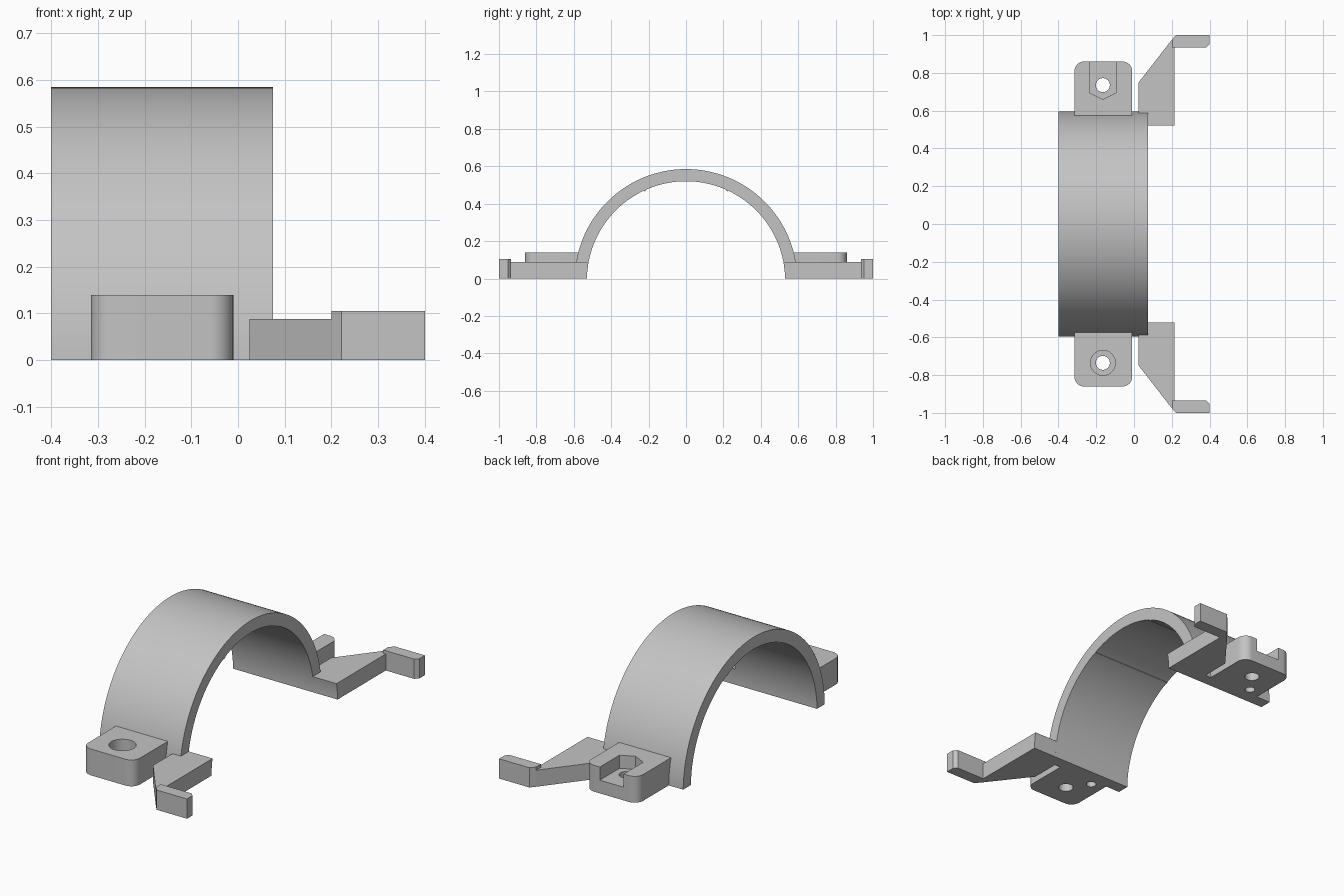
import bpy, bmesh, math
from mathutils import Vector

cube = bpy.data.objects.get("Cube")
if cube:
    bpy.data.objects.remove(cube, do_unlink=True)

grey = bpy.data.materials.new("plain grey")
grey.use_nodes = True
COLOR = (0.55, 0.55, 0.55, 1)
grey.diffuse_color = COLOR
grey.node_tree.nodes["Principled BSDF"].inputs["Base Color"].default_value = COLOR

CENTRE_Z, OUTER, INNER = -0.01, 0.595, 0.53
HOLE_X, HOLE_Y = -0.165, 0.735


def prism(name, points, direction):
    """Extrude a closed loop of 3D points along a vector."""
    bm = bmesh.new()
    face = bm.faces.new([bm.verts.new(p) for p in points])
    new = bmesh.ops.extrude_face_region(bm, geom=[face])["geom"]
    verts = [v for v in new if isinstance(v, bmesh.types.BMVert)]
    bmesh.ops.translate(bm, verts=verts, vec=Vector(direction))
    bmesh.ops.recalc_face_normals(bm, faces=bm.faces)
    mesh = bpy.data.meshes.new(name)
    bm.to_mesh(mesh)
    bm.free()
    mesh.materials.append(grey)
    obj = bpy.data.objects.new(name, mesh)
    bpy.context.collection.objects.link(obj)
    return obj


def plate(name, outline, z0, z1):
    return prism(name, [(x, y, z0) for x, y in outline], (0, 0, z1 - z0))


def arc(cx, cy, r, start, end, n):
    return [(cx + r * math.cos(start + (end - start) * i / n),
             cy + r * math.sin(start + (end - start) * i / n)) for i in range(n + 1)]


def circle(cx, cy, r, n=40):
    return arc(cx, cy, r, 0, math.tau, n)[:-1]


def cut(obj, cutter):
    mod = obj.modifiers.new("cut", 'BOOLEAN')
    mod.operation = 'DIFFERENCE'
    mod.solver = 'EXACT'
    mod.object = cutter
    bpy.context.view_layer.objects.active = obj
    bpy.ops.object.modifier_apply(modifier=mod.name)
    bpy.data.objects.remove(cutter, do_unlink=True)


def smooth(obj):
    bpy.ops.object.select_all(action='DESELECT')
    obj.select_set(True)
    bpy.context.view_layer.objects.active = obj
    bpy.ops.object.shade_smooth_by_angle(angle=math.radians(30))


# Half-ring clamp band, cut level with the ground
def half_ring(r):
    tilt = math.asin(-CENTRE_Z / r)
    return arc(0, CENTRE_Z, r, tilt, math.pi - tilt, 96)

profile = half_ring(OUTER) + half_ring(INNER)[::-1]
band = prism("clamp_band", [(-0.4, y, z) for y, z in profile], (0.475, 0, 0))
smooth(band)

for side, label in ((-1, "front"), (1, "back")):
    # Fine rib inside the band
    rib_angle = math.pi / 2 - side * math.radians(24.5)
    rib = (arc(0, CENTRE_Z, INNER + 0.01, rib_angle - 0.012, rib_angle + 0.012, 2)
           + arc(0, CENTRE_Z, INNER - 0.004, rib_angle + 0.012, rib_angle - 0.012, 2))
    prism(label + "_inner_rib", [(-0.4, y, z) for y, z in rib], (0.475, 0, 0))

    # Bolt lug with rounded outer corners
    r, x0, x1, y1 = 0.05, -0.315, -0.01, 0.86
    outline = ([(x0, 0.55), (x1, 0.55)]
               + arc(x1 - r, y1 - r, r, 0, math.pi / 2, 10)
               + arc(x0 + r, y1 - r, r, math.pi / 2, math.pi, 10))
    lug = plate(label + "_lug", [(x, y * side) for x, y in outline], 0, 0.14)

    # Through hole, blind pin hole, and a recess for the bolt head or nut
    cut(lug, plate("hole", circle(HOLE_X, HOLE_Y * side, 0.037), -0.1, 0.3))
    cut(lug, plate("pin_hole", circle(-0.242, 0.627 * side, 0.025), -0.1, 0.05))
    if side < 0:
        recess = circle(HOLE_X, -HOLE_Y, 0.066)
    else:
        w = 0.07
        recess = [(HOLE_X - w, 1), (HOLE_X - w, 0.695), (HOLE_X, 0.66),
                  (HOLE_X + w, 0.695), (HOLE_X + w, 1)]
    cut(lug, plate("recess", recess, 0.07, 0.3))
    smooth(lug)

    # Tapered side arm, trimmed to the bore of the band
    outline = [(0.025, 0.48), (0.215, 0.48), (0.215, 0.96), (0.2, 0.975), (0.025, 0.75)]
    arm = plate(label + "_arm", [(x, y * side) for x, y in outline], 0, 0.088)
    bore = [(-1, y, z) for y, z in circle(0, CENTRE_Z, INNER, 192)]
    cut(arm, prism("bore", bore, (2, 0, 0)))
    smooth(arm)

    # Upright tab at the arm's end with one clipped corner
    outline = [(0.2, 0.935), (0.382, 0.935), (0.4, 0.953), (0.4, 1), (0.222, 1), (0.2, 0.975)]
    plate(label + "_tab", [(x, y * side) for x, y in outline], 0, 0.105)
